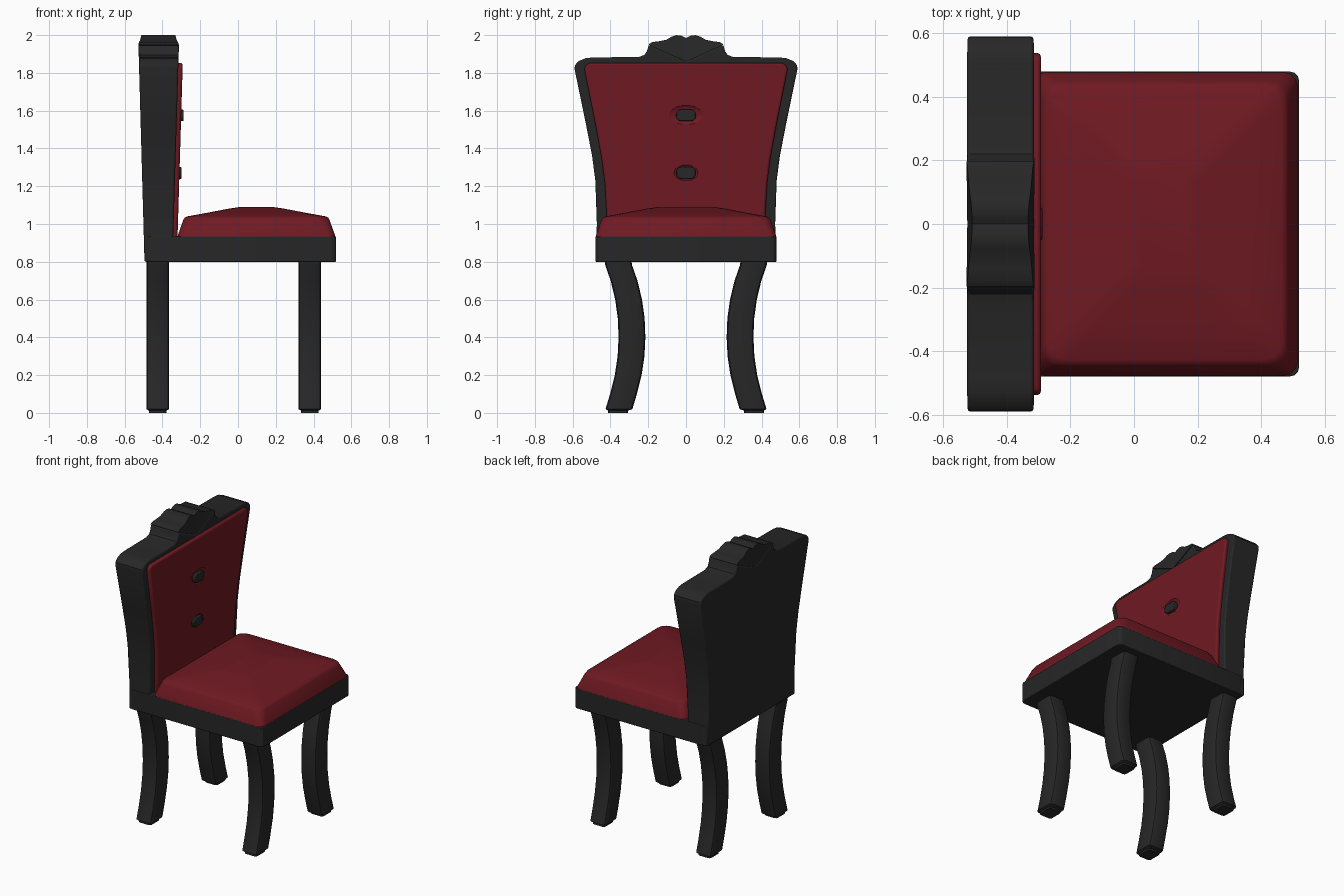
import bpy, bmesh, math

if "Cube" in bpy.data.objects:
    bpy.data.objects.remove(bpy.data.objects["Cube"])


def material(name, color):
    m = bpy.data.materials.new(name)
    m.diffuse_color = (*color, 1)
    m.use_nodes = True
    m.node_tree.nodes["Principled BSDF"].inputs["Base Color"].default_value = m.diffuse_color
    return m


BLACK = material("black wood", (0.02, 0.02, 0.02))
RED = material("red fabric", (0.16, 0.01, 0.016))


def finish(obj, mat, bevel=0, segments=2):
    obj.data.materials.append(mat)
    if bevel:
        b = obj.modifiers.new("bevel", 'BEVEL')
        b.width, b.segments = bevel, segments
        b.limit_method, b.angle_limit = 'ANGLE', math.radians(40)
    bpy.ops.object.select_all(action='DESELECT')
    obj.select_set(True)
    bpy.context.view_layer.objects.active = obj
    bpy.ops.object.shade_smooth_by_angle(angle=math.radians(30))
    return obj


def loft(name, rings, mat, bevel=0):
    """Skin a list of equal-length closed rings and cap both ends."""
    bm = bmesh.new()
    vs = [[bm.verts.new(p) for p in r] for r in rings]
    n = len(rings[0])
    for a, b in zip(vs, vs[1:]):
        for i in range(n):
            j = (i + 1) % n
            bm.faces.new((a[i], a[j], b[j], b[i]))
    bm.faces.new(vs[0][::-1])
    bm.faces.new(vs[-1])
    bmesh.ops.recalc_face_normals(bm, faces=bm.faces)
    me = bpy.data.meshes.new(name)
    bm.to_mesh(me)
    bm.free()
    obj = bpy.data.objects.new(name, me)
    bpy.context.collection.objects.link(obj)
    return finish(obj, mat, bevel)


def rounded_rect(x0, x1, y0, y1, r, z, seg=3):
    pts = []
    corners = ((x1 - r, y1 - r), (x0 + r, y1 - r), (x0 + r, y0 + r), (x1 - r, y0 + r))
    for k, (cx, cy) in enumerate(corners):
        for s in range(seg + 1):
            a = math.pi / 2 * (k + s / seg)
            pts.append((cx + r * math.cos(a), cy + r * math.sin(a), z))
    return pts


def rear_x(z):
    return -0.495 - 0.028 * (z - 0.8)


def front_x(z):
    return -0.35 + 0.03 * (z - 0.8)


def mirrored(half):
    return half + [(-y, z) for y, z in reversed(half) if y > 0]


# Back frame: flared outline with a V notch at the top for the crest
frame = [(0.48, 0.80), (0.472, 1.0), (0.48, 1.23), (0.497, 1.36), (0.53, 1.53),
         (0.59, 1.82), (0.588, 1.84), (0.57, 1.862), (0.53, 1.878), (0.49, 1.882),
         (0.25, 1.884), (0.22, 1.895), (0.207, 1.915), (0.197, 1.949), (0, 1.86)]
outline = mirrored(frame)
loft("back_frame", [[(rear_x(z), y, z) for y, z in outline],
                    [(front_x(z) + 0.003, y, z) for y, z in outline]], BLACK, 0.008)

# Crest: leans inward above the V fold
crest_top = {0.197: 1.951, 0.18: 1.963, 0.14: 1.968, 0.105: 1.975,
             0.075: 1.992, 0.05: 2.0, 0.025: 1.997}
tops = [(-y, z) for y, z in crest_top.items()] + [(0, 1.985)] + \
       [(y, z) for y, z in reversed(crest_top.items())]
rings = []
for y, t in tops:
    v = 1.86 + 0.45 * abs(y)
    lean = 0.12 * (t - v)
    rings.append([(rear_x(v), y, v), (front_x(v) + 0.003, y, v),
                  (front_x(v) - lean, y, t), (rear_x(v) + lean, y, t)])
loft("crest", rings, BLACK)

# Red back panel with dimples around the buttons
panel = mirrored([(0.415, 0.92), (0.42, 1.05), (0.43, 1.22), (0.447, 1.35),
                  (0.48, 1.53), (0.538, 1.82), (0.532, 1.84), (0.51, 1.852)])
back_panel = loft("back_panel", [[(front_x(z) - 0.02, y, z) for y, z in panel],
                                 [(front_x(z) + 0.026, y, z) for y, z in panel]],
                  RED, 0.01)

for i, (z, w, h) in enumerate(((1.575, 0.09, 0.052), (1.27, 0.065, 0.042))):
    face = front_x(z) + 0.026
    bpy.ops.mesh.primitive_uv_sphere_add(segments=20, ring_count=12,
                                         location=(face + 0.012, 0, z))
    cutter = bpy.context.object
    cutter.name = f"dimple_cutter_{i + 1}"
    cutter.scale = (0.026, w * 1.12, h * 1.12)
    cutter.hide_render = True
    cutter.hide_viewport = True
    cut = back_panel.modifiers.new("dimple", 'BOOLEAN')
    cut.operation, cut.object, cut.solver = 'DIFFERENCE', cutter, 'EXACT'
    # Oblong button
    rect = rounded_rect(-0.052, 0.052, -0.031, 0.031, 0.026, 0)
    loft(f"back_button_{i + 1}", [[(x, p[0], z + p[1]) for p in rect]
                                  for x in (face - 0.03, face + 0.012)], BLACK, 0.005)

# Seat base
loft("seat_base", [rounded_rect(-0.49, 0.52, -0.48, 0.48, 0.03, z)
                   for z in (0.80, 0.935)], BLACK, 0.004)

# Domed seat cushion: inset, corner radius, height
steps = [(0, 0.04, 0.93), (0.003, 0.045, 0.945), (0.03, 0.055, 1.02),
         (0.037, 0.06, 1.033), (0.05, 0.06, 1.04), (0.16, 0.05, 1.06),
         (0.27, 0.04, 1.081), (0.33, 0.03, 1.09)]
loft("seat_cushion", [rounded_rect(-0.32 + d, 0.515 - d, -0.478 + d, 0.478 - d, r, z)
                      for d, r, z in steps], RED)

# Curved legs bowing inward, each with a small foot
curve = [(0.82, 0.362), (0.78, 0.356), (0.70, 0.328), (0.60, 0.304), (0.50, 0.290),
         (0.40, 0.286), (0.30, 0.291), (0.20, 0.306), (0.10, 0.331), (0.02, 0.355)]
for xn, x in (("front", 0.38), ("rear", -0.425)):
    for yn, s in (("left", 1), ("right", -1)):
        rings = [rounded_rect(x - 0.06, x + 0.06, s * y - 0.071, s * y + 0.071, 0.022, z, 2)
                 for z, y in curve]
        for z in (0.012, 0.0):
            rings.append(rounded_rect(x - 0.047, x + 0.047, s * 0.36 - 0.052,
                                      s * 0.36 + 0.052, 0.015, z, 2))
        loft(f"{xn}_{yn}_leg", rings, BLACK)
